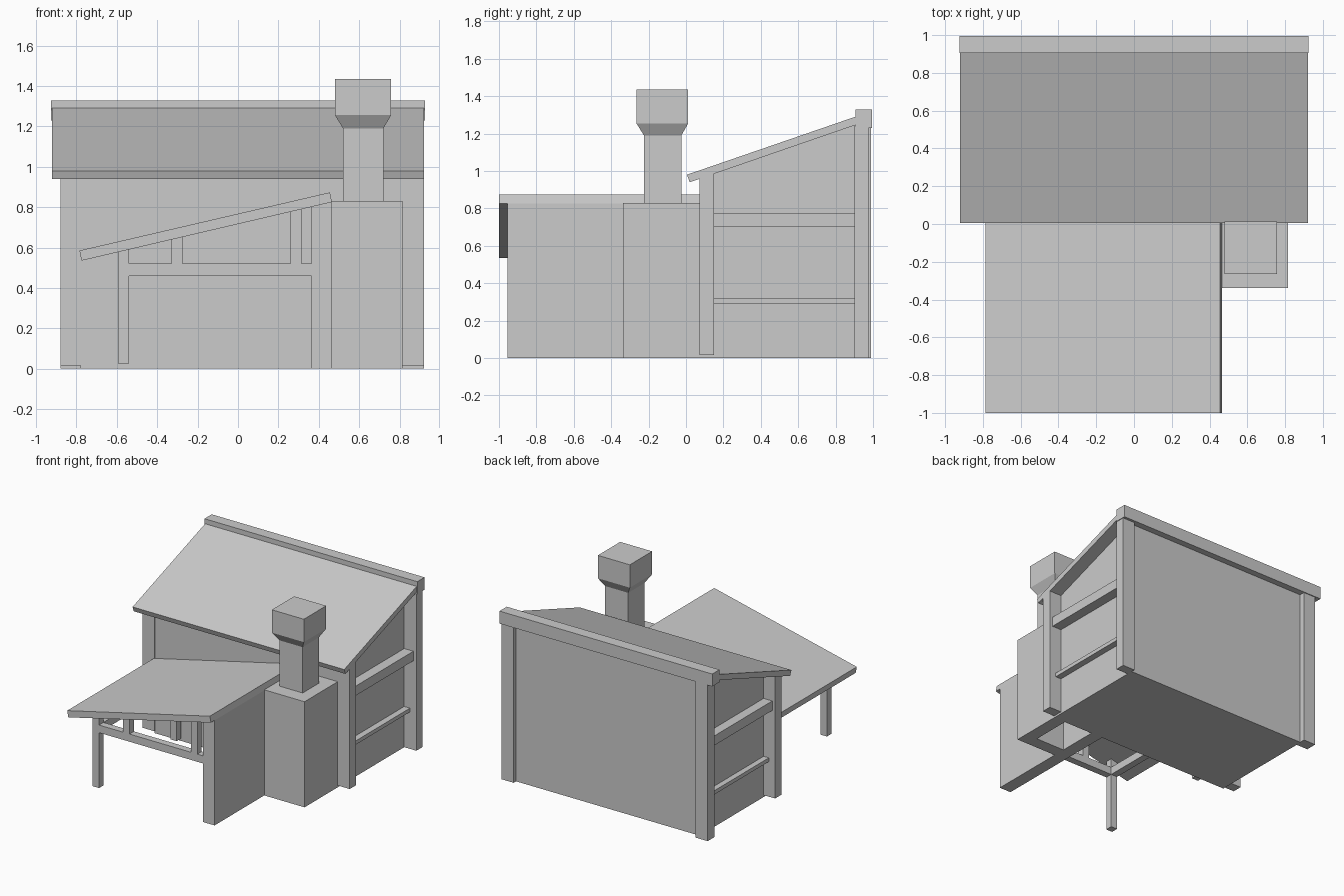
import bpy, bmesh

if "Cube" in bpy.data.objects:
    bpy.data.objects.remove(bpy.data.objects["Cube"])


def finish(name, bm):
    bmesh.ops.recalc_face_normals(bm, faces=bm.faces)
    mesh = bpy.data.meshes.new(name)
    bm.to_mesh(mesh)
    bm.free()
    bpy.context.collection.objects.link(bpy.data.objects.new(name, mesh))


def loft(name, rings):
    """Closed solid through rings of equal point count."""
    bm = bmesh.new()
    vs = [[bm.verts.new(p) for p in ring] for ring in rings]
    n = len(vs[0])
    bm.faces.new(vs[0])
    bm.faces.new(vs[-1])
    for a, b in zip(vs, vs[1:]):
        for i in range(n):
            j = (i + 1) % n
            bm.faces.new((a[i], a[j], b[j], b[i]))
    finish(name, bm)


def prism_x(name, yz, x0, x1):
    loft(name, [[(x, y, z) for y, z in yz] for x in (x0, x1)])


def prism_y(name, xz, y0, y1):
    loft(name, [[(x, y, z) for x, z in xz] for y in (y0, y1)])


def rect(x0, x1, y0, y1, z):
    return [(x0, y0, z), (x1, y0, z), (x1, y1, z), (x0, y1, z)]


def box(name, x0, x1, y0, y1, z0, z1):
    loft(name, [rect(x0, x1, y0, y1, z) for z in (z0, z1)])


def main_under(y):
    return 0.94 + (y - 0.02) * 0.345


def porch_under(x):
    return 0.535 + (x + 0.775) * 0.234


# House body with a mono-pitch top
prism_x("house_body", [(0.075, 0), (0.945, 0), (0.945, main_under(0.945)),
                       (0.075, main_under(0.075))], -0.78, 0.815)

# Main roof slab and ridge beam
prism_x("main_roof", [(0.005, 0.98), (0.02, 0.94), (0.92, main_under(0.92)),
                      (0.92, 1.295)], -0.92, 0.92)
box("ridge_beam", -0.925, 0.925, 0.905, 0.995, 1.23, 1.328)

# Corner posts and side rails, left and right
for side, x0, x1, back in (("left", -0.88, -0.775, 0.988),
                           ("right", 0.815, 0.92, 0.975)):
    prism_x(side + "_front_post", [(0.073, 0.015), (0.15, 0.015),
            (0.15, main_under(0.15)), (0.073, main_under(0.073))], x0, x1)
    box(side + "_back_post", x0, x1, 0.9, back, 0, 1.24)
    for label, depth, z0, z1 in (("upper", 0.08, 0.70, 0.775),
                                 ("lower", 0.05, 0.29, 0.32)):
        if side == "left":
            rx0, rx1 = x1 - depth, x1
        else:
            rx0, rx1 = x0, x0 + depth
        box(f"{side}_{label}_rail", rx0, rx1, 0.14, 0.91, z0, z1)

# Porch roof and its solid side wall
prism_y("porch_roof", [(-0.785, 0.585), (-0.775, 0.535), (0.465, 0.825),
                       (0.455, 0.873)], -1.0, 0.076)
prism_y("porch_wall", [(0.365, 0), (0.465, 0), (0.465, porch_under(0.465)),
                       (0.365, porch_under(0.365))], -0.955, 0.075)

# Porch posts, beams and short studs
for label, y0, y1 in (("front", -0.955, -0.9), ("back", 0.01, 0.065)):
    prism_y(f"porch_{label}_post", [(-0.595, 0.025), (-0.54, 0.025),
            (-0.54, porch_under(-0.54)), (-0.595, porch_under(-0.595))], y0, y1)
box("porch_front_beam", -0.54, 0.365, -0.955, -0.9, 0.46, 0.52)
box("porch_side_beam", -0.595, -0.54, -0.9, 0.01, 0.46, 0.52)
for i, x in enumerate((-0.33, 0.26)):
    prism_y(f"porch_stud_{i}", [(x, 0.52), (x + 0.055, 0.52),
            (x + 0.055, porch_under(x + 0.055)), (x, porch_under(x))], -0.955, -0.9)

# Chimney base, hollow underneath
box("chimney_base_front", 0.465, 0.815, -0.338, -0.24, 0, 0.83)
box("chimney_base_side", 0.715, 0.815, -0.24, 0.075, 0, 0.83)
box("chimney_base_top", 0.465, 0.715, -0.24, 0.075, 0.75, 0.83)

# Chimney shaft flaring into its cap
loft("chimney", [rect(0.52, 0.72, -0.225, -0.025, 0.82),
                 rect(0.52, 0.72, -0.225, -0.025, 1.19),
                 rect(0.48, 0.758, -0.265, 0.012, 1.255),
                 rect(0.48, 0.758, -0.265, 0.012, 1.435)])
